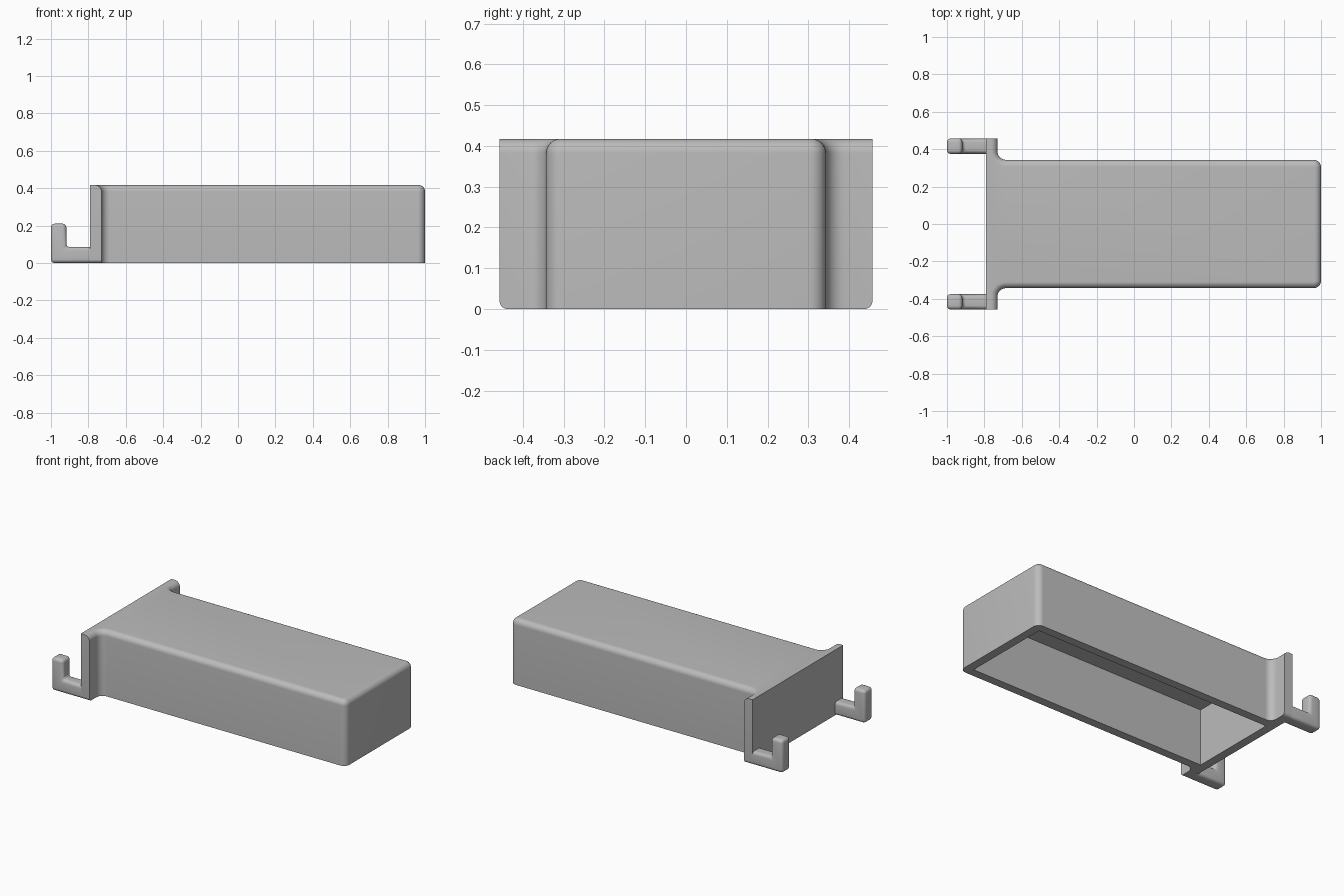
import bpy, bmesh
from math import sin, cos, pi, radians, sqrt

cube = bpy.data.objects.get("Cube")
if cube:
    bpy.data.objects.remove(cube, do_unlink=True)

grey = bpy.data.materials.new("light_grey")
grey.use_nodes = True
COLOUR = (0.5, 0.5, 0.5, 1)
grey.diffuse_color = COLOUR
grey.node_tree.nodes["Principled BSDF"].inputs["Base Color"].default_value = COLOUR

HEIGHT, HALF_BODY, HALF_FLANGE = 0.417, 0.343, 0.457
BACK, FLANGE, END = -0.79, -0.73, 1.0
CORNER, FILLET, ROUND, SMALL = 0.04, 0.045, 0.035, 0.02
STEPS = 8


def make_object(name, bm):
    bmesh.ops.recalc_face_normals(bm, faces=bm.faces)
    mesh = bpy.data.meshes.new(name)
    bm.to_mesh(mesh)
    bm.free()
    obj = bpy.data.objects.new(name, mesh)
    bpy.context.collection.objects.link(obj)
    mesh.materials.append(grey)
    return obj


def finish(obj):
    """Apply modifiers and smooth the rounded edges."""
    bpy.ops.object.select_all(action='DESELECT')
    obj.select_set(True)
    bpy.context.view_layer.objects.active = obj
    for mod in list(obj.modifiers):
        bpy.ops.object.modifier_apply(modifier=mod.name)
    bpy.ops.object.shade_smooth_by_angle(angle=radians(30))


def arc(cx, cy, r, start, stop):
    angles = [start + (stop - start) * i / STEPS for i in range(STEPS + 1)]
    return [(cx + r * cos(a), cy + r * sin(a)) for a in angles]


def outline(inset, trim):
    """Plan of the housing: flange end, concave fillet, rounded far corner."""
    y = HALF_FLANGE - trim
    half = [(BACK, y), (FLANGE - inset, y)]
    half += arc(FLANGE + FILLET, HALF_BODY + FILLET, FILLET + inset, pi, 1.5 * pi)
    half += arc(END - CORNER, HALF_BODY - CORNER, CORNER - inset, pi / 2, 0)
    return half + [(x, -y) for x, y in reversed(half)]


# Housing: stacked outlines with rounded flange feet and a rounded top edge
layers = []
for i in range(STEPS + 1):
    a = pi / 2 * i / STEPS
    layers.append((SMALL * (1 - cos(a)), 0, SMALL * (1 - sin(a))))
for i in range(STEPS + 1):
    a = pi / 2 * i / STEPS
    layers.append((HEIGHT - ROUND * (1 - sin(a)), ROUND * (1 - cos(a)), 0))

bm = bmesh.new()
rings = [[bm.verts.new((x, y, z)) for x, y in outline(inset, trim)]
         for z, inset, trim in layers]
for low, high in zip(rings, rings[1:]):
    for i in range(len(low)):
        j = (i + 1) % len(low)
        bm.faces.new((low[i], low[j], high[j], high[i]))
bm.faces.new(rings[0])
bm.faces.new(rings[-1])
housing = make_object("housing", bm)

# Hollow the housing from below
bm = bmesh.new()
bmesh.ops.create_cube(bm, size=1)
for v in bm.verts:
    v.co.x = 0.945 if v.co.x > 0 else -0.735
    v.co.y = 0.288 if v.co.y > 0 else -0.288
    v.co.z = 0.36 if v.co.z > 0 else -0.1
cutter = make_object("cavity_cutter", bm)
cutter.hide_render = True
cut = housing.modifiers.new("cavity", 'BOOLEAN')
cut.operation = 'DIFFERENCE'
cut.solver = 'EXACT'
cut.object = cutter
finish(housing)
bpy.data.objects.remove(cutter, do_unlink=True)

# Pair of upturned hooks behind the flange
PROFILE = [(-0.755, 0), (-1, 0), (-1, 0.21), (-0.918, 0.21), (-0.918, 0.085), (-0.755, 0.085)]
for name, side in (("hook_left", 1), ("hook_right", -1)):
    bm = bmesh.new()
    face = bm.faces.new([bm.verts.new((x, side * 0.375, z)) for x, z in PROFILE])
    grown = bmesh.ops.extrude_face_region(bm, geom=[face])["geom"]
    for v in grown:
        if isinstance(v, bmesh.types.BMVert):
            v.co.y = side * HALF_FLANGE
    hook = make_object(name, bm)
    bevel = hook.modifiers.new("rounding", 'BEVEL')
    bevel.width = SMALL
    bevel.segments = 5
    finish(hook)
